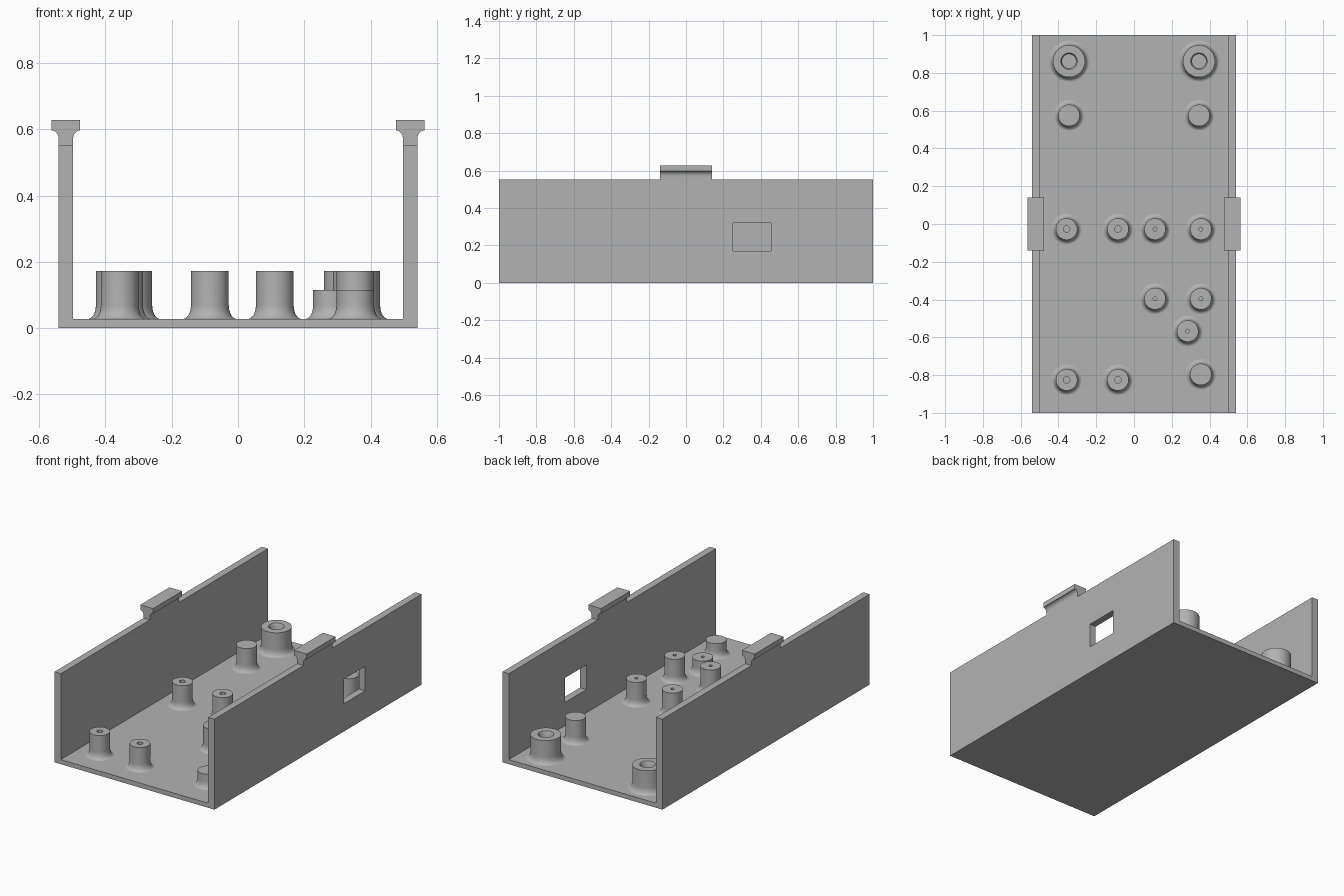
import bpy, bmesh, math
from mathutils import Matrix, Vector

if "Cube" in bpy.data.objects:
    bpy.data.objects.remove(bpy.data.objects["Cube"], do_unlink=True)

grey = bpy.data.materials.new("plain_grey")
grey.use_nodes = True
GREY = (0.45, 0.45, 0.45, 1)
grey.diffuse_color = GREY
grey.node_tree.nodes["Principled BSDF"].inputs["Base Color"].default_value = GREY

FLOOR, WALL_TOP, OUT_X, IN_X = 0.028, 0.553, 0.541, 0.498
MID_X = (OUT_X + IN_X) / 2


def finish(name, bm, smooth=False):
    bmesh.ops.remove_doubles(bm, verts=bm.verts, dist=1e-5)
    bmesh.ops.recalc_face_normals(bm, faces=bm.faces)
    mesh = bpy.data.meshes.new(name)
    bm.to_mesh(mesh)
    bm.free()
    mesh.materials.append(grey)
    obj = bpy.data.objects.new(name, mesh)
    bpy.context.collection.objects.link(obj)
    bpy.ops.object.select_all(action="DESELECT")
    obj.select_set(True)
    bpy.context.view_layer.objects.active = obj
    if smooth:
        bpy.ops.object.shade_smooth_by_angle(angle=math.radians(35))
    return obj


def extrude_y(name, profile, y0, y1, smooth=False):
    """Extrude an x-z outline along y."""
    bm = bmesh.new()
    face = bm.faces.new([bm.verts.new((x, y0, z)) for x, z in profile])
    new = bmesh.ops.extrude_face_region(bm, geom=[face])["geom"]
    moved = [v for v in new if isinstance(v, bmesh.types.BMVert)]
    bmesh.ops.translate(bm, verts=moved, vec=(0, y1 - y0, 0))
    return finish(name, bm, smooth)


def lathe(name, profile, x, y):
    """Spin an r-z profile around a vertical axis at x, y."""
    bm = bmesh.new()
    verts = [bm.verts.new((r, 0, z)) for r, z in profile]
    edges = [bm.edges.new(pair) for pair in zip(verts, verts[1:])]
    bmesh.ops.spin(bm, geom=verts + edges, cent=(0, 0, 0), axis=(0, 0, 1),
                   angle=math.tau, steps=48, use_duplicate=False)
    bmesh.ops.translate(bm, verts=bm.verts, vec=(x, y, 0))
    return finish(name, bm, True)


def standoff(name, x, y, radius, top, bore):
    """Post with a flared foot and an optional blind bore."""
    flare_w, flare_h = 0.024, 0.042
    foot = []
    for i in range(9):
        a = i / 8 * math.pi / 2
        foot.append((radius + flare_w * (1 - math.sin(a)),
                     FLOOR + flare_h * (1 - math.cos(a))))
    return lathe(name, foot + [(radius, top)] + bore, x, y)


# Tray: floor and two long walls, open at both ends
half = [(OUT_X, 0), (OUT_X, WALL_TOP), (IN_X, WALL_TOP), (IN_X, FLOOR)]
tray = extrude_y("tray", half + [(-x, z) for x, z in reversed(half)], -1, 1)

# Cable window cut through the left wall
bm = bmesh.new()
bmesh.ops.create_cube(bm, size=1, matrix=Matrix.LocRotScale(
    Vector((MID_X, 0.353, 0.245)), None, Vector((0.2, 0.205, 0.15))))
cutter = finish("window_cutter", bm)
cutter.hide_render = True
cut = tray.modifiers.new("window", "BOOLEAN")
cut.operation, cut.solver, cut.object = "DIFFERENCE", "EXACT", cutter
bpy.context.view_layer.objects.active = tray
bpy.ops.object.modifier_apply(modifier=cut.name)
bpy.data.objects.remove(cutter, do_unlink=True)

# Latch on top of each wall: stem flaring into a square cap
stem, cap, cap_z, latch_top = (OUT_X - IN_X) / 2, 0.043, 0.597, 0.628
side = [(stem, WALL_TOP)]
for i in range(9):
    a = i / 8 * math.pi / 2
    side.append((cap - (cap - stem) * math.cos(a), cap_z - 0.026 * (1 - math.sin(a))))
side = [(stem, WALL_TOP)] + [
    (stem + (cap - stem) * (1 - math.cos(i / 8 * math.pi / 2)),
     cap_z - 0.026 * (1 - math.sin(i / 8 * math.pi / 2))) for i in range(9)]
side.append((cap, latch_top))
for label, s in (("left", 1), ("right", -1)):
    outline = side + [(-x, z) for x, z in reversed(side)]
    extrude_y(label + "_latch", [(s * MID_X + x, z) for x, z in outline],
              -0.14, 0.14, True)

# Large screw bosses at the back
TALL, SHORT, POST_R = 0.172, 0.115, 0.057
for label, s in (("left", 1), ("right", -1)):
    bore = [(0.044, TALL), (0.037, TALL - 0.012), (0.037, 0.06), (0, 0.06)]
    standoff(label + "_screw_boss", s * 0.344, 0.862, 0.085, TALL, bore)

# Board posts: x, y, height, bore radius (0 means solid)
posts = [
    (-0.344, 0.575, TALL, 0), (0.344, 0.575, TALL, 0),
    (-0.357, -0.027, TALL, 0.017), (-0.085, -0.027, TALL, 0.017),
    (-0.357, -0.825, TALL, 0.017), (-0.085, -0.825, TALL, 0.017),
    (0.111, -0.027, TALL, 0.01), (0.354, -0.027, TALL, 0.01),
    (0.111, -0.396, TALL, 0.01), (0.354, -0.396, TALL, 0.01),
    (0.284, -0.567, SHORT, 0.01), (0.354, -0.796, SHORT, 0),
]
for n, (x, y, top, r) in enumerate(posts, 1):
    bore = [(r, top), (r, 0.06), (0, 0.06)] if r else [(0, top)]
    standoff(f"board_post_{n}", x, y, POST_R, top, bore)
